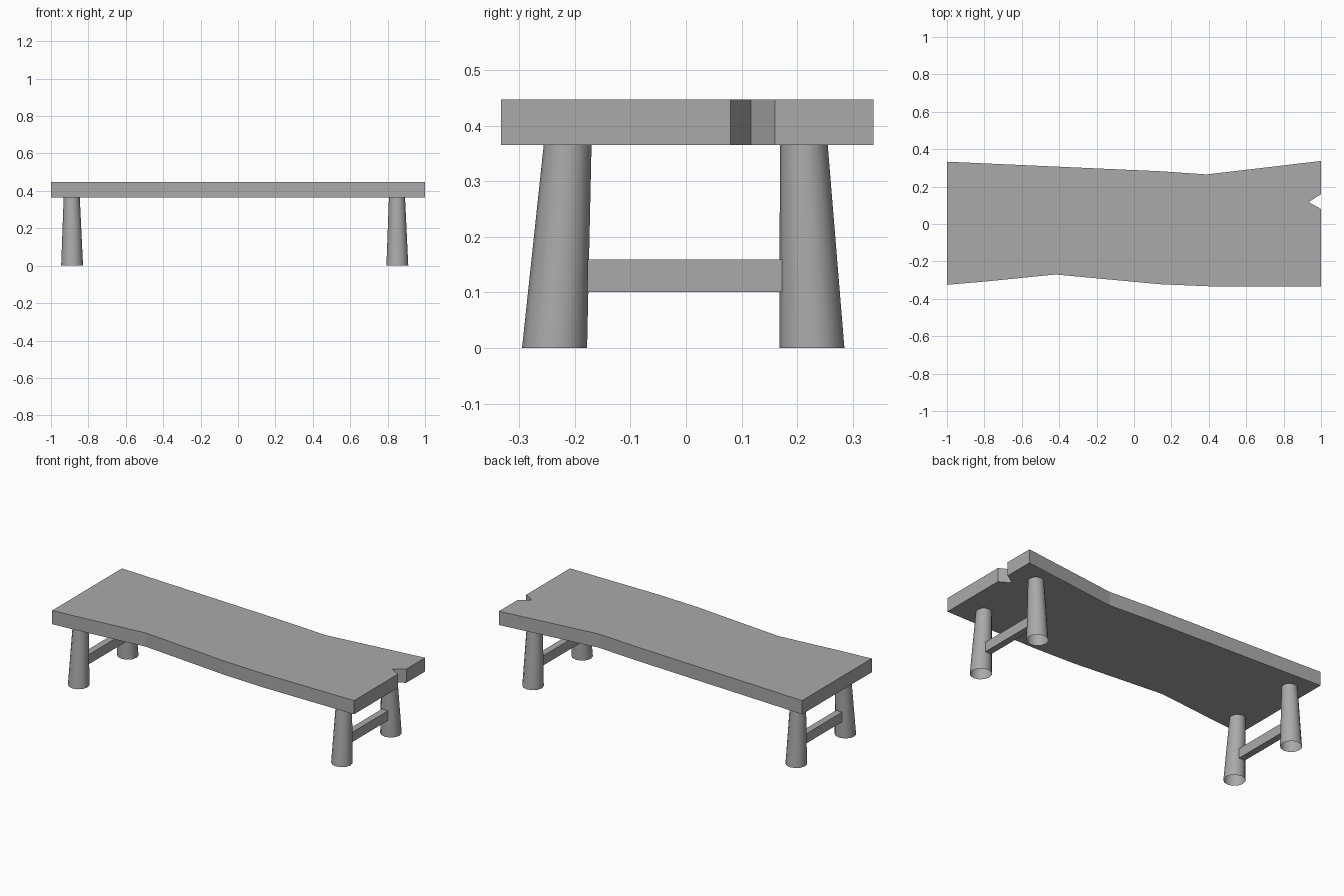
import bpy
import bmesh
from mathutils import Matrix, Vector

if "Cube" in bpy.data.objects:
    bpy.data.objects.remove(bpy.data.objects["Cube"], do_unlink=True)

SLAB_BOTTOM, SLAB_TOP = 0.365, 0.447

# One plain grey for the whole bench
grey = bpy.data.materials.new("plain_grey")
grey.use_nodes = True
colour = (0.4, 0.4, 0.4, 1)
grey.diffuse_color = colour
grey.node_tree.nodes["Principled BSDF"].inputs["Base Color"].default_value = colour


def add_object(name, bm):
    mesh = bpy.data.meshes.new(name)
    bm.to_mesh(mesh)
    bm.free()
    mesh.materials.append(grey)
    obj = bpy.data.objects.new(name, mesh)
    bpy.context.collection.objects.link(obj)
    return obj


def add_slab(name, outline):
    bm = bmesh.new()
    face = bm.faces.new([bm.verts.new((x, y, SLAB_BOTTOM)) for x, y in outline])
    top = bmesh.ops.extrude_face_region(bm, geom=[face], use_keep_orig=True)["geom"]
    verts = [g for g in top if isinstance(g, bmesh.types.BMVert)]
    bmesh.ops.translate(bm, verts=verts, vec=(0, 0, SLAB_TOP - SLAB_BOTTOM))
    bmesh.ops.recalc_face_normals(bm, faces=bm.faces)
    return add_object(name, bm)


def add_leg(name, foot, head):
    """Tapered open tube leaning from foot to head."""
    bm = bmesh.new()
    bmesh.ops.create_cone(bm, cap_ends=False, segments=12,
                          radius1=0.0585, radius2=0.043, depth=SLAB_BOTTOM)
    for v in bm.verts:
        centre = Vector(foot if v.co.z < 0 else head)
        v.co = Vector((v.co.x, v.co.y, 0)) + centre
    for f in bm.faces:
        f.smooth = True
    return add_object(name, bm)


def add_box(name, centre, size):
    bm = bmesh.new()
    matrix = Matrix.Translation(centre) @ Matrix.Diagonal((*size, 1))
    bmesh.ops.create_cube(bm, size=1, matrix=matrix)
    return add_object(name, bm)


# Wavy-edged seat slab with a notch in its left end
add_slab("seat_slab", [
    (-1, -0.325), (-0.8, -0.308), (-0.42, -0.27), (0.14, -0.322), (0.4, -0.333),
    (1, -0.333), (1, 0.08), (0.935, 0.117), (1, 0.16), (1, 0.337),
    (0.39, 0.265), (0.14, 0.282), (-1, 0.333)])

# Splayed legs and the stretcher joining each pair
for side, x in (("right", -0.888), ("left", 0.851)):
    for end, foot_y, head_y in (("front", -0.2365, -0.213), ("back", 0.2265, 0.212)):
        add_leg(f"{end}_{side}_leg", (x + 0.001, foot_y, 0), (x - 0.001, head_y, SLAB_BOTTOM))
    add_box(f"{side}_stretcher", (x, -0.002, 0.13), (0.04, 0.35, 0.058))
